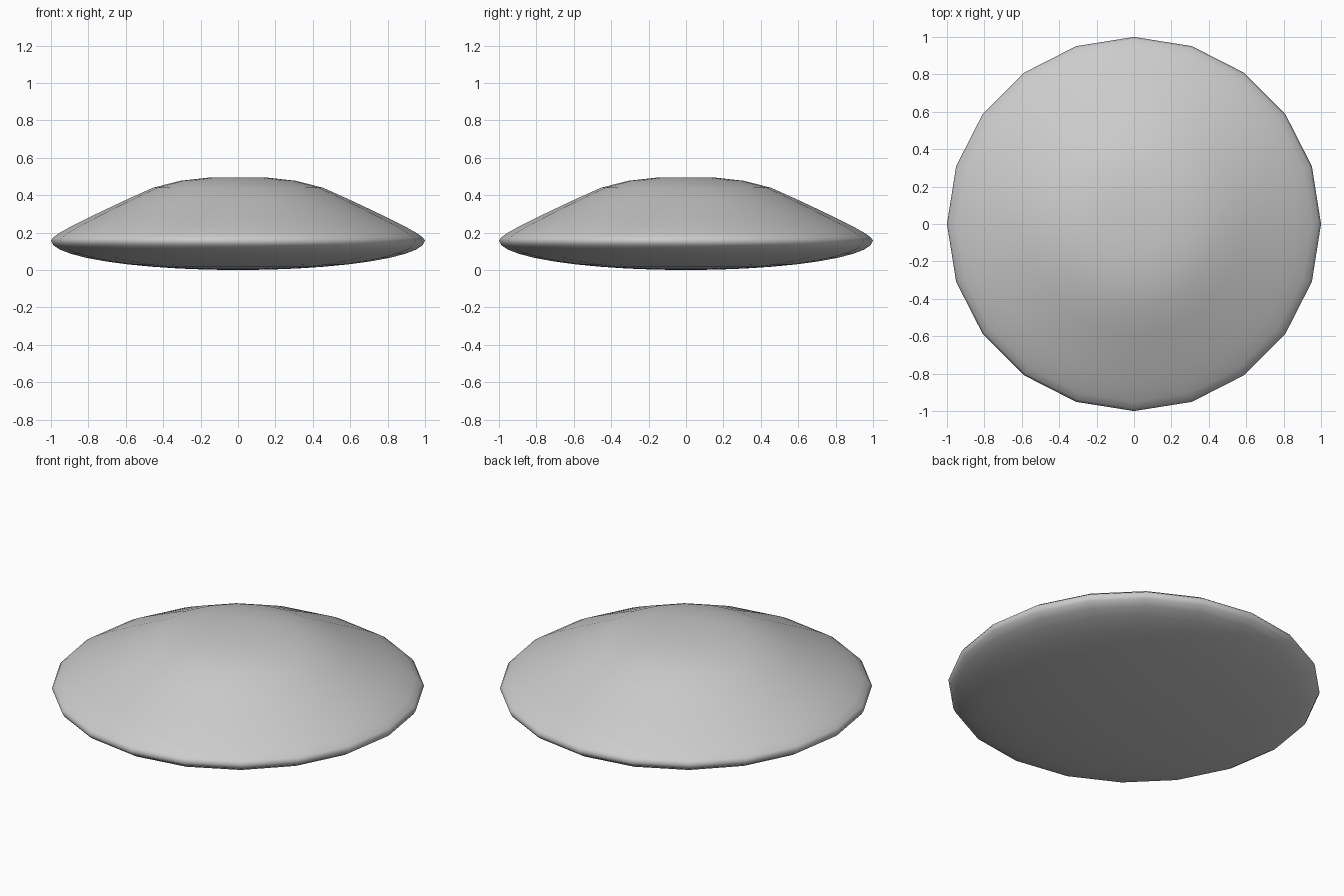
import bpy, math

if "Cube" in bpy.data.objects:
    bpy.data.objects.remove(bpy.data.objects["Cube"])

SIDES = 20   # segments around the disc
RINGS = 20   # rings from top to bottom
RIM_Z = 0.157

# Heights of the upper dome rings, from the crown down to the rim
upper = [0.495, 0.494, 0.477, 0.44, 0.38, 0.324, 0.275, 0.234, 0.2, 0.175, RIM_Z]


def ring_height(k):
    # Lower half is a shallow flattened bowl
    if k < len(upper):
        return upper[k]
    return RIM_Z + RIM_Z * math.cos(math.pi * k / RINGS)


# Squashed sphere: lathe the rings between two poles
verts = [(0, 0, ring_height(0))]
for k in range(1, RINGS):
    r = math.sin(math.pi * k / RINGS)
    for i in range(SIDES):
        a = 2 * math.pi * i / SIDES
        verts.append((r * math.cos(a), r * math.sin(a), ring_height(k)))
verts.append((0, 0, 0))
bottom = len(verts) - 1

faces = []
for i in range(SIDES):
    j = (i + 1) % SIDES
    faces.append((0, 1 + i, 1 + j))
    for k in range(RINGS - 2):
        a, b = 1 + k * SIDES, 1 + (k + 1) * SIDES
        faces.append((a + i, b + i, b + j, a + j))
    last = bottom - SIDES
    faces.append((bottom, last + j, last + i))

mesh = bpy.data.meshes.new("domed_disc")
mesh.from_pydata(verts, [], faces)
mesh.polygons.foreach_set("use_smooth", [True] * len(mesh.polygons))
mesh.update()
disc = bpy.data.objects.new("domed_disc", mesh)
bpy.context.collection.objects.link(disc)
